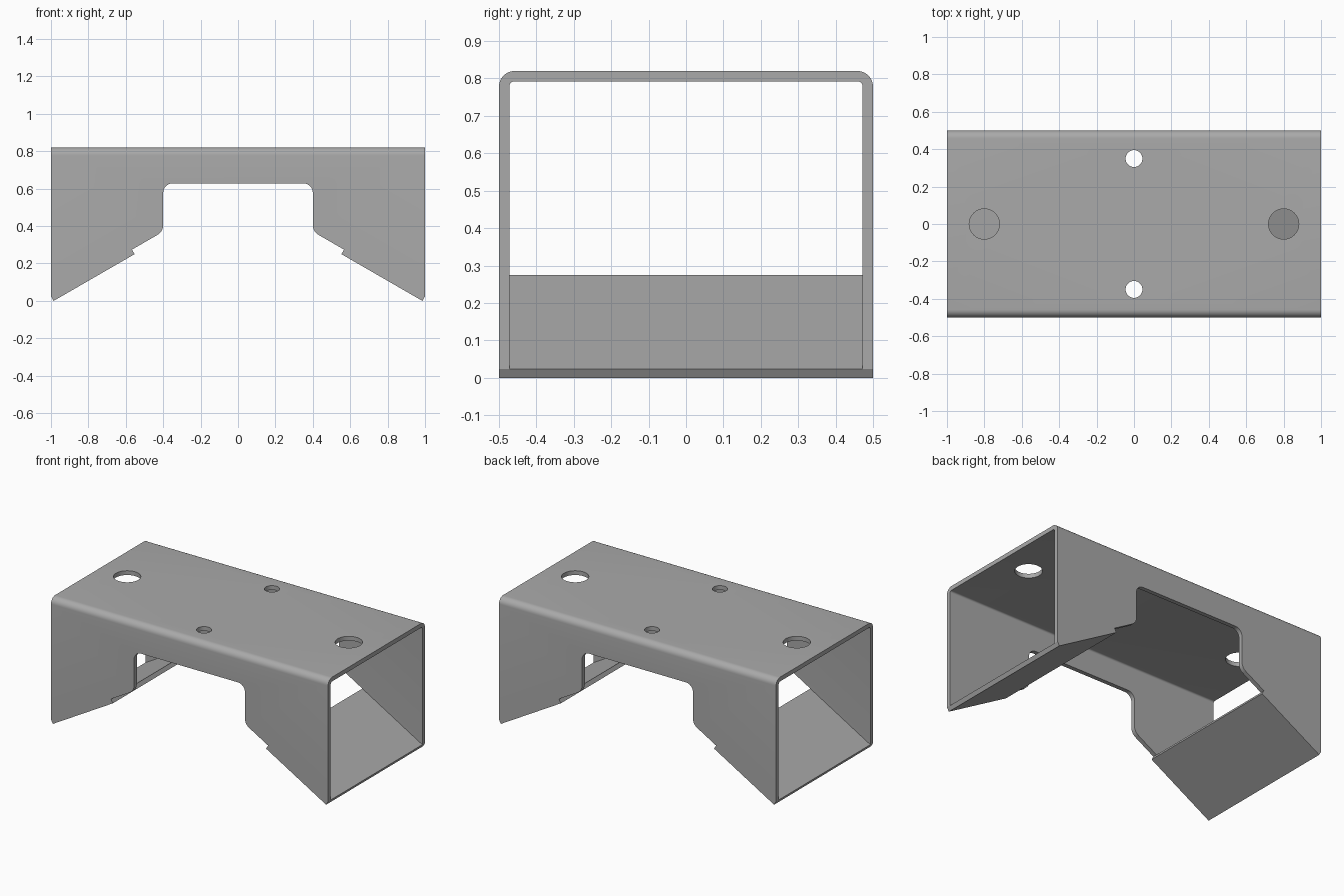
import bpy, bmesh, math
from mathutils import Vector

if "Cube" in bpy.data.objects:
    bpy.data.objects.remove(bpy.data.objects["Cube"], do_unlink=True)

LENGTH, WIDTH, HEIGHT, SHEET = 2.0, 1.0, 0.82, 0.028
SLOPE = math.radians(30)

steel = bpy.data.materials.new("grey steel")
steel.use_nodes = True
GREY = (0.4, 0.4, 0.4, 1)
steel.diffuse_color = GREY
steel.node_tree.nodes["Principled BSDF"].inputs["Base Color"].default_value = GREY


def rounded(points, steps=8):
    """Outline from (u, v, radius) corners, with filleted corners."""
    out = []
    for i, (u, v, r) in enumerate(points):
        p = Vector((u, v))
        if r == 0:
            out.append(p)
            continue
        a = (Vector(points[i - 1][:2]) - p).normalized()
        b = (Vector(points[(i + 1) % len(points)][:2]) - p).normalized()
        half = a.angle(b) / 2
        centre = p + (a + b).normalized() * r / math.sin(half)
        start = p + a * r / math.tan(half) - centre
        end = p + b * r / math.tan(half) - centre
        total = start.angle(end)
        for k in range(steps + 1):
            t = total * k / steps
            arm = (start * math.sin(total - t) + end * math.sin(t)) / math.sin(total)
            out.append(centre + arm)
    return out


def prism(name, outline, place, depth):
    """Extrude an outline; place(u, v, w) maps it into space."""
    bm = bmesh.new()
    face = bm.faces.new([bm.verts.new(place(p.x, p.y, -depth / 2)) for p in outline])
    move = Vector(place(0, 0, depth)) - Vector(place(0, 0, 0))
    new = bmesh.ops.extrude_face_region(bm, geom=[face], use_keep_orig=True)["geom"]
    bmesh.ops.translate(bm, vec=move, verts=[g for g in new if isinstance(g, bmesh.types.BMVert)])
    bmesh.ops.recalc_face_normals(bm, faces=bm.faces)
    mesh = bpy.data.meshes.new(name)
    bm.to_mesh(mesh)
    bm.free()
    mesh.materials.append(steel)
    obj = bpy.data.objects.new(name, mesh)
    bpy.context.collection.objects.link(obj)
    return obj


def activate(obj):
    bpy.ops.object.select_all(action="DESELECT")
    obj.select_set(True)
    bpy.context.view_layer.objects.active = obj


def cut(obj, cutter):
    mod = obj.modifiers.new("cut", "BOOLEAN")
    mod.operation, mod.solver, mod.object = "DIFFERENCE", "EXACT", cutter
    activate(obj)
    bpy.ops.object.modifier_apply(modifier=mod.name)
    bpy.data.objects.remove(cutter, do_unlink=True)


def along_x(u, v, w):
    return (w, u, v)


def along_y(u, v, w):
    return (u, w, v)


def along_z(u, v, w):
    return (u, v, w)


# Folded channel: top plate and both side walls
o, i = WIDTH / 2, WIDTH / 2 - SHEET
channel = prism("channel", rounded([
    (-o, -0.1, 0), (-o, HEIGHT, 0.042), (o, HEIGHT, 0.042), (o, -0.1, 0),
    (i, -0.1, 0), (i, HEIGHT - SHEET, 0.012), (-i, HEIGHT - SHEET, 0.012), (-i, -0.1, 0),
]), along_x, LENGTH)


# Sloped wall edges and the central opening
def edge_z(x):
    return 0.024 + (1 - x) * math.tan(SLOPE)


half = [(0.4, 0.628, 0.05), (0.4, edge_z(0.4), 0.06), (1.2, edge_z(1.2), 0), (1.2, -0.3, 0)]
opening = half + [(-x, z, r) for x, z, r in reversed(half)]
cut(channel, prism("opening_cutter", rounded(opening), along_y, 2))

# Round holes in the top plate
for x, y, radius in [(-0.8, 0, 0.081), (0.8, 0, 0.081), (0, -0.35, 0.045), (0, 0.35, 0.045)]:
    ring = [Vector((x + radius * math.cos(a), y + radius * math.sin(a)))
            for a in (math.tau * k / 48 for k in range(48))]
    cutter = prism("hole_cutter", ring, along_z, 0.4)
    cutter.location.z = HEIGHT
    bpy.context.view_layer.update()
    cut(channel, cutter)

activate(channel)
bpy.ops.object.shade_smooth_by_angle(angle=math.radians(30))

# Sloped lips folded across under each end
run = Vector((-math.cos(SLOPE), math.sin(SLOPE))) * 0.5
rise = Vector((math.sin(SLOPE), math.cos(SLOPE))) * SHEET
tip = Vector((1, edge_z(1))) - rise
corners = [tip, tip + run, tip + run + rise, tip + rise]
for name, side in (("left_lip", 1), ("right_lip", -1)):
    prism(name, [Vector((side * p.x, p.y)) for p in corners], along_y, WIDTH)
